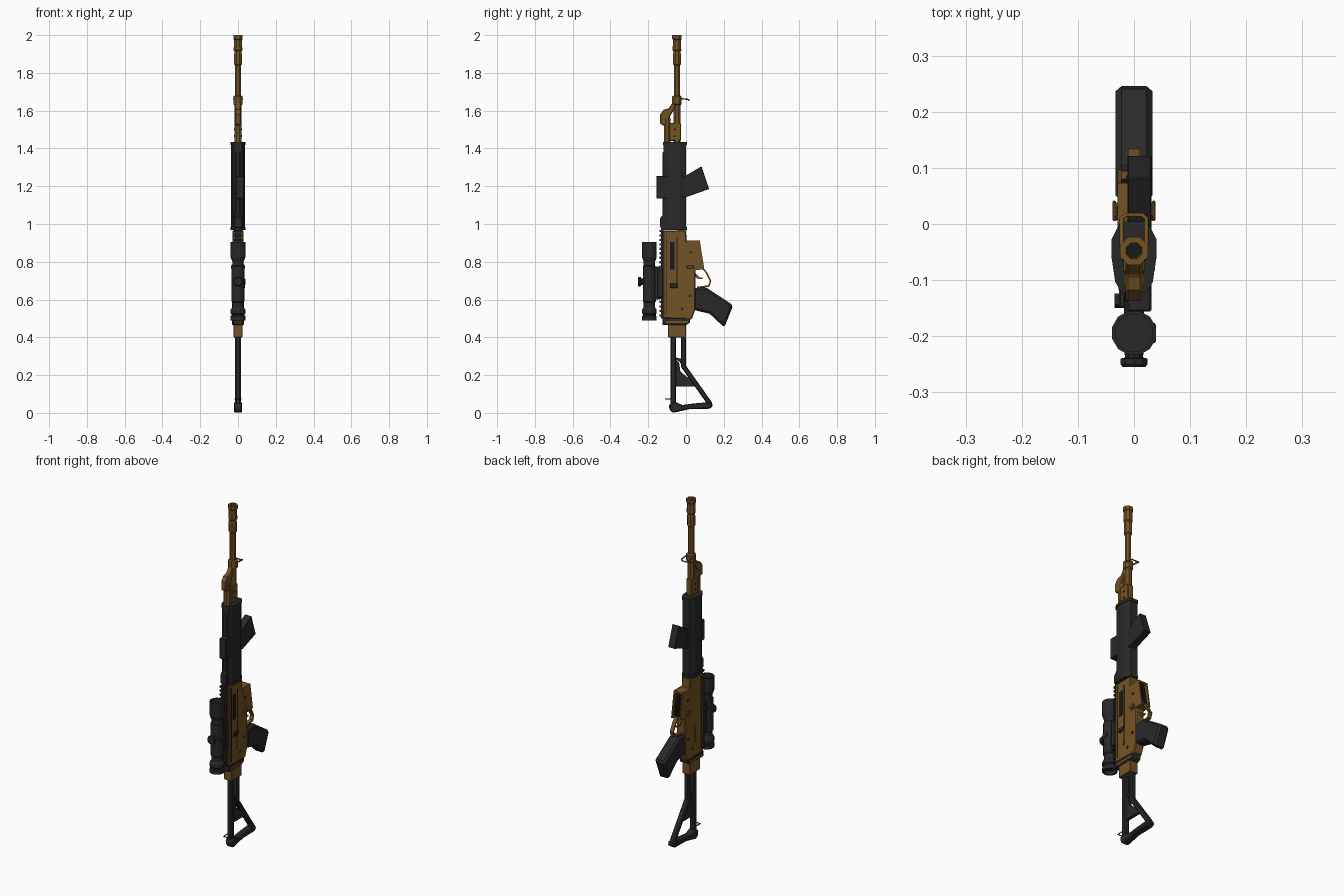
import bpy, bmesh, math
from mathutils import Matrix, Vector


def material(name, rgb):
    m = bpy.data.materials.new(name)
    m.diffuse_color = (*rgb, 1)
    return m


BROWN = material("bronze brown", (0.175, 0.087, 0.018))
BLACK = material("charcoal black", (0.022, 0.022, 0.023))
DEEP = material("dark recess", (0.010, 0.010, 0.011))


def finish(name, bm, mat, bevel=0):
    bmesh.ops.remove_doubles(bm, verts=bm.verts, dist=1e-5)
    bmesh.ops.recalc_face_normals(bm, faces=bm.faces)
    me = bpy.data.meshes.new(name)
    bm.to_mesh(me)
    bm.free()
    me.materials.append(mat)
    ob = bpy.data.objects.new(name, me)
    bpy.context.collection.objects.link(ob)
    if bevel:
        b = ob.modifiers.new("chamfer", "BEVEL")
        b.width, b.segments, b.limit_method = bevel, 1, "ANGLE"
        b.angle_limit = math.radians(40)
    return ob


def prism(name, pts, lo, hi, mat, plane="yz", bevel=0):
    """Extrude an outline in the yz plane along x, or in xy along z."""
    bm = bmesh.new()
    at = (lambda p, d: (d, *p)) if plane == "yz" else (lambda p, d: (*p, d))
    a = [bm.verts.new(at(p, lo)) for p in pts]
    b = [bm.verts.new(at(p, hi)) for p in pts]
    bm.faces.new(a)
    bm.faces.new(b)
    for i in range(len(pts)):
        j = (i + 1) % len(pts)
        bm.faces.new((a[i], a[j], b[j], b[i]))
    return finish(name, bm, mat, bevel)


def box(name, x, y, z, mat, bevel=0):
    return prism(name, [(y[0], z[0]), (y[1], z[0]), (y[1], z[1]), (y[0], z[1])], *x, mat, bevel=bevel)


def lathe(name, prof, mat, centre=(0, 0, 0), axis="z", n=8):
    """Spin (radius, height) pairs around an axis."""
    bm = bmesh.new()
    k = 1 / math.cos(math.pi / n)
    prof = [(0, prof[0][1])] + prof + [(0, prof[-1][1])]
    rings = []
    for r, h in prof:
        ring = []
        for i in range(n):
            t = 2 * math.pi * (i + 0.5) / n
            ring.append(bm.verts.new((r * k * math.cos(t), r * k * math.sin(t), h)))
        rings.append(ring)
    for a, b in zip(rings, rings[1:]):
        for i in range(n):
            j = (i + 1) % n
            bm.faces.new((a[i], a[j], b[j], b[i]))
    rot = {"z": Matrix(), "x": Matrix.Rotation(math.pi / 2, 4, "Y"),
           "y": Matrix.Rotation(-math.pi / 2, 4, "X")}[axis]
    bm.transform(Matrix.Translation(centre) @ rot)
    return finish(name, bm, mat)


def bar(name, p, q, thick, half, mat, bevel=0):
    """Flat bar between two yz points."""
    p, q = Vector(p), Vector(q)
    d = (q - p).normalized()
    s = Vector((-d.y, d.x)) * thick / 2
    e = d * thick * 0.3
    pts = [tuple(v) for v in (p - e + s, q + e + s, q + e - s, p - e - s)]
    return prism(name, pts, -half, half, mat, bevel=bevel)


def wire(name, pts, r, mat, closed=False):
    cu = bpy.data.curves.new(name, "CURVE")
    cu.dimensions, cu.bevel_depth, cu.bevel_resolution = "3D", r, 1
    sp = cu.splines.new("POLY")
    sp.points.add(len(pts) - 1)
    for p, c in zip(sp.points, pts):
        p.co = (*c, 1)
    sp.use_cyclic_u = closed
    cu.use_fill_caps = True
    cu.materials.append(mat)
    bpy.context.collection.objects.link(bpy.data.objects.new(name, cu))


# Barrel with muzzle device and bore
BY = -0.048
lathe("barrel", [(0.019, 1.40), (0.019, 1.63), (0.025, 1.635), (0.025, 1.675), (0.016, 1.68),
                 (0.016, 1.84), (0.021, 1.845), (0.021, 1.90), (0.019, 1.905), (0.019, 1.915),
                 (0.023, 1.92), (0.021, 1.975), (0.025, 1.98), (0.025, 2.0), (0.014, 2.0),
                 (0.012, 1.93)], BROWN, (0, BY, 0))
lathe("bore", [(0.012, 1.925), (0.012, 1.932)], DEEP, (0, BY, 0))

# Gas tube, gas block and front sight
lathe("gas_tube", [(0.018, 1.36), (0.018, 1.56)], BROWN, (0, -0.099, 0))
box("gas_block", (-0.019, 0.019), (-0.088, -0.026), (1.44, 1.535), BROWN, 0.004)
prism("front_sight", [(-0.137, 1.53), (-0.137, 1.58), (-0.118, 1.605), (-0.092, 1.612), (-0.066, 1.65),
                      (-0.055, 1.645), (-0.06, 1.61), (-0.085, 1.57), (-0.085, 1.52), (-0.115, 1.52)],
      -0.015, 0.015, BROWN, bevel=0.004)
for z in (1.465, 1.5):
    lathe("gas_block_pin", [(0.005, -0.021), (0.005, 0.021)], DEEP, (0, -0.06, z), "x", 6)
wire("front_sling_loop", [(-0.022, -0.04, 1.665), (-0.022, 0.01, 1.66), (-0.015, 0.016, 1.655),
                          (0.015, 0.016, 1.655), (0.022, 0.01, 1.66), (0.022, -0.04, 1.665)], 0.004, BROWN)

# Handguard with end collar, side grooves and fittings
half = [(0.020, -0.118), (0.031, -0.100), (0.037, -0.060), (0.037, -0.030), (0.022, 0.0)]
guard = half + [(-x, y) for x, y in reversed(half)]
prism("handguard", guard, 0.97, 1.425, BLACK, "xy")
for nm, z0, z1 in (("front_collar", 1.418, 1.435), ("rear_collar", 0.968, 0.985)):
    prism(nm, [(x * 1.08, -0.059 + (y + 0.059) * 1.08) for x, y in guard], z0, z1, BLACK, "xy")
box("handguard_top_rib", (-0.012, 0.012), (-0.124, -0.10), (1.0, 1.38), BLACK, 0.003)
box("side_panel", (-0.012, 0.031), (-0.156, -0.08), (1.135, 1.255), BLACK, 0.003)
prism("foregrip", [(-0.03, 1.235), (0.0, 1.257), (0.082, 1.305), (0.122, 1.185), (0.0, 1.142), (-0.03, 1.15)],
      -0.012, 0.031, BLACK, bevel=0.002)

# Receiver body, magazine well and rear cap
prism("receiver", [(-0.122, 0.50), (-0.122, 0.965), (0.0, 0.968), (0.003, 0.91), (0.035, 0.91),
                   (0.05, 0.76), (0.05, 0.55), (0.03, 0.495)], -0.028, 0.028, BROWN, bevel=0.005)
for s in (-1, 1):
    prism("magazine_well_wall", [(0.0, 0.912), (0.073, 0.912), (0.097, 0.76), (0.04, 0.755)],
          *sorted((s * 0.022, s * 0.029)), BROWN)
for nm, a, b in (("well_front", (0.0, 0.906), (0.07, 0.906)), ("well_rear", (0.04, 0.763), (0.092, 0.766))):
    bar(nm, a, b, 0.010, 0.023, BROWN)
prism("magazine_well_inside", [(0.0, 0.90), (0.058, 0.90), (0.08, 0.77), (0.04, 0.77)], -0.022, 0.022, DEEP)
for x in (-0.011, 0.0, 0.011):
    prism("well_rib", [(0.05, 0.90), (0.064, 0.90), (0.087, 0.77), (0.07, 0.77)], x - 0.002, x + 0.002, BLACK)
prism("receiver_rear_band", [(-0.125, 0.465), (-0.125, 0.502), (0.022, 0.502), (0.022, 0.478), (0.0, 0.465)],
      -0.027, 0.027, BLACK, bevel=0.003)
box("stock_hinge", (-0.025, 0.025), (-0.095, 0.0), (0.40, 0.475), BROWN, 0.003)
box("hinge_plate", (-0.029, 0.029), (-0.105, 0.01), (0.476, 0.486), BROWN)

# Receiver side details
box("ejection_port", (0.024, 0.030), (-0.085, -0.06), (0.76, 0.905), DEEP)
box("charging_slot", (0.024, 0.030), (-0.05, -0.044), (0.66, 0.93), DEEP)
bar("receiver_side_rib", (-0.05, 0.58), (-0.048, 0.67), 0.010, 0.032, BROWN)
box("charging_handle", (0.026, 0.037), (-0.085, -0.045), (0.66, 0.685), BLACK, 0.003)
box("cover_line", (-0.0295, 0.0295), (-0.103, -0.1), (0.52, 0.95), DEEP)
for s in (-1, 1):
    lathe("selector_hub", [(0.016, 0), (0.016, 0.006 * s)], BROWN, (s * 0.028, 0.022, 0.77), "x")
    box("selector_lever", sorted((s * 0.032, s * 0.038)), (0.005, 0.042), (0.765, 0.78), BROWN, 0.002)
    for y, z in ((0.02, 0.62), (-0.02, 0.55), (0.025, 0.85)):
        lathe("receiver_pin", [(0.007, 0), (0.007, 0.003 * s)], BLACK, (s * 0.028, y, z), "x", 6)

# Trigger and guard
path = [(0.09, 0.765), (0.108, 0.742), (0.13, 0.70), (0.122, 0.672), (0.06, 0.664)]
for a, b in zip(path, path[1:]):
    bar("trigger_guard", a, b, 0.008, 0.011, BROWN)
bar("trigger", (0.045, 0.735), (0.065, 0.715), 0.012, 0.006, BROWN)
bar("trigger_tip", (0.065, 0.715), (0.085, 0.712), 0.008, 0.006, BROWN)

# Pistol grip
prism("pistol_grip", [(0.04, 0.66), (0.105, 0.665), (0.25, 0.57), (0.203, 0.452), (0.125, 0.525), (0.04, 0.545)],
      -0.033, 0.033, BLACK, bevel=0.011)

# Top rail and rear sight
box("rail_base", (-0.016, 0.016), (-0.132, -0.118), (0.50, 1.04), BLACK)
for i in range(20):
    z = 0.51 + i * 0.0235
    box("rail_tooth", (-0.02, 0.02), (-0.141, -0.13), (z, z + 0.012), BLACK)
prism("rear_sight", [(-0.12, 0.975), (-0.138, 0.985), (-0.138, 1.03), (-0.115, 1.06)], -0.018, 0.018, BLACK)

# Scope, turrets and mount
SY = -0.194
lathe("scope_body", [(0.031, 0.512), (0.031, 0.49), (0.039, 0.49), (0.039, 0.512), (0.034, 0.516), (0.034, 0.522),
                     (0.039, 0.526), (0.039, 0.545), (0.030, 0.56), (0.030, 0.585), (0.034, 0.59),
                     (0.034, 0.775), (0.030, 0.78), (0.030, 0.80), (0.039, 0.825), (0.039, 0.905),
                     (0.033, 0.905), (0.033, 0.88)], BLACK, (0, SY, 0), n=12)
lathe("scope_top_turret", [(0.020, -0.255), (0.024, -0.25), (0.024, -0.24), (0.016, -0.238), (0.018, -0.22)],
      BLACK, (0, 0, 0.695), "y", 10)
lathe("scope_side_turret", [(0.017, 0.02), (0.017, 0.037), (0.013, 0.039)], BLACK, (0, SY, 0.695), "x", 10)
box("scope_mount", (-0.018, 0.018), (-0.168, -0.135), (0.60, 0.775), BLACK, 0.003)
box("mount_clamp", (-0.027, 0.027), (-0.15, -0.122), (0.61, 0.765), BLACK, 0.003)
for z in (0.64, 0.735):
    lathe("clamp_knob", [(0.011, -0.035), (0.011, -0.02)], BLACK, (0, -0.137, z), "x", 6)

# Folding skeleton stock
box("stock_upper_tube", (-0.015, 0.015), (-0.083, -0.053), (0.03, 0.405), BLACK, 0.006)
box("stock_lower_tube", (-0.015, 0.015), (-0.027, 0.0), (0.24, 0.405), BLACK, 0.006)
bar("stock_brace", (-0.012, 0.245), (0.127, 0.048), 0.026, 0.015, BLACK, 0.006)
prism("stock_web_top", [(-0.06, 0.295), (-0.02, 0.285), (-0.02, 0.25), (-0.037, 0.275), (-0.06, 0.28)],
      -0.009, 0.009, BLACK)
prism("stock_web", [(-0.06, 0.14), (-0.06, 0.28), (-0.037, 0.27), (-0.03, 0.22), (0.005, 0.19), (0.04, 0.17),
                    (0.05, 0.14)], -0.009, 0.009, BLACK)
prism("butt_plate", [(-0.09, 0.045), (-0.088, 0.018), (-0.07, 0.0), (0.02, 0.02), (0.125, 0.022), (0.143, 0.035),
                     (0.135, 0.058), (0.04, 0.05), (-0.02, 0.042), (-0.06, 0.06)], -0.021, 0.021, BLACK, bevel=0.006)
wire("rear_sling_loop", [(-0.016, -0.075, 0.075), (-0.016, -0.11, 0.073), (0.016, -0.11, 0.073),
                         (0.016, -0.075, 0.075)], 0.003, BLACK, True)
